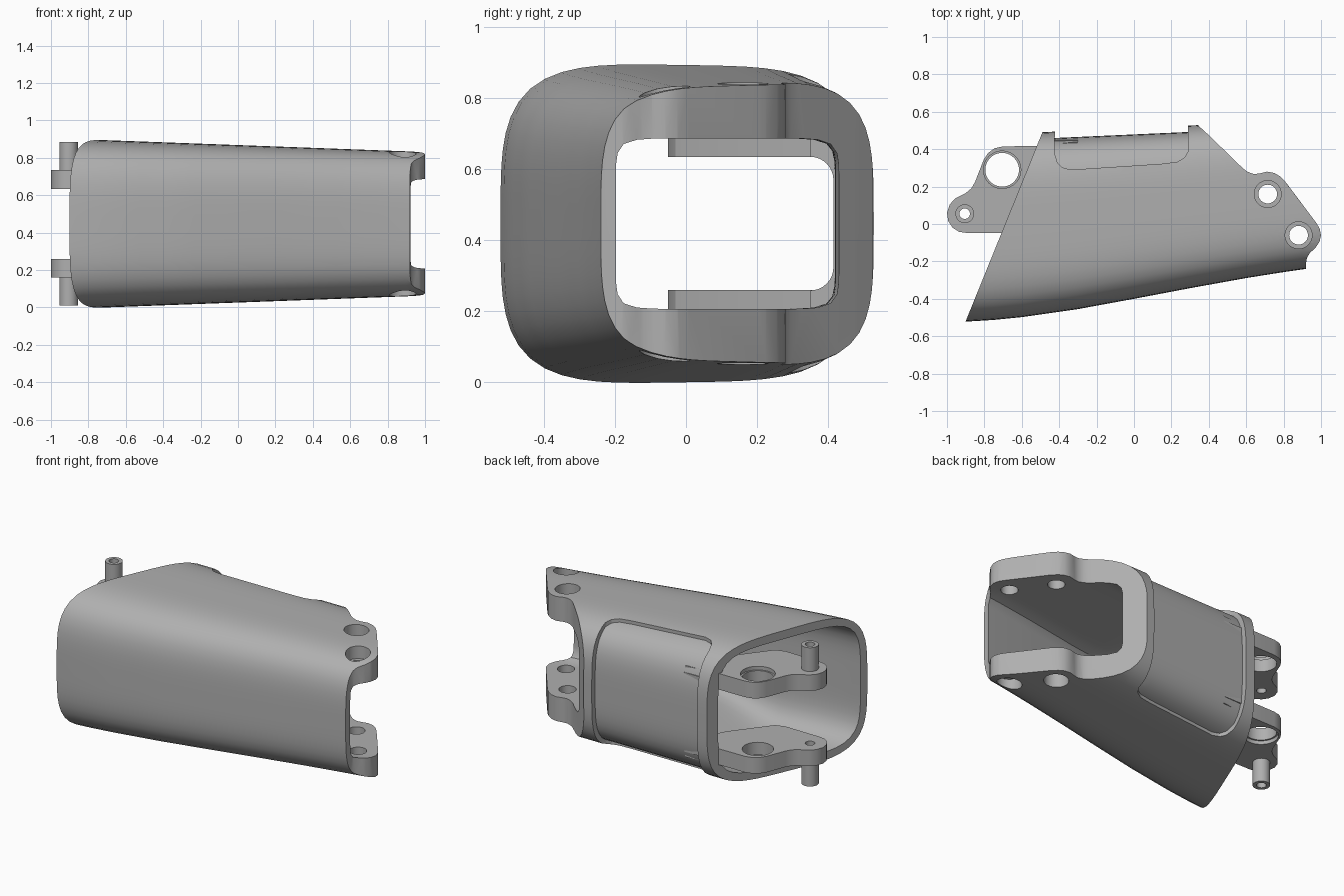
import bpy, bmesh, math

MID = 0.447  # height of the mirror plane

if bpy.data.objects.get("Cube"):
    bpy.data.objects.remove(bpy.data.objects["Cube"], do_unlink=True)

grey = bpy.data.materials.new("plain grey")
grey.use_nodes = True
grey.diffuse_color = (0.43, 0.43, 0.43, 1)
grey.node_tree.nodes["Principled BSDF"].inputs["Base Color"].default_value = grey.diffuse_color


def finish(name, bm):
    bmesh.ops.recalc_face_normals(bm, faces=bm.faces[:])
    mesh = bpy.data.meshes.new(name)
    bm.to_mesh(mesh)
    bm.free()
    mesh.materials.append(grey)
    ob = bpy.data.objects.new(name, mesh)
    bpy.context.scene.collection.objects.link(ob)
    return ob


def prism(name, pts, low, high, axis="z"):
    """Extrude a flat profile along z (xy points) or x (yz points)."""
    bm = bmesh.new()
    rings = []
    for d in (low, high):
        rings.append([bm.verts.new((a, b, d) if axis == "z" else (d, a, b)) for a, b in pts])
    bm.faces.new(rings[0])
    bm.faces.new(rings[1])
    bridge(bm, *rings)
    return finish(name, bm)


def bridge(bm, r, s):
    for i in range(len(r)):
        j = (i + 1) % len(r)
        bm.faces.new((r[i], r[j], s[j], s[i]))


def disc(x, y, r, n=40):
    return [(x + r * math.cos(math.tau * i / n), y + r * math.sin(math.tau * i / n)) for i in range(n)]


def lerp(knots, x):
    for (a, u), (b, v) in zip(knots, knots[1:]):
        if x <= b:
            return u + (v - u) * max(0, (x - a) / (b - a))
    return knots[-1][1]


def loft(name, front, back, half, power, n=72, steps=32):
    """Tube along x with rounded-rectangle sections."""
    bm = bmesh.new()
    rings = []
    for k in range(steps + 1):
        x = -1.2 + 2.4 * k / steps
        f, b, h, p = front(x), back(x), half(x), power(x)
        ring = []
        for i in range(n):
            t = math.tau * i / n
            c, s = math.cos(t), math.sin(t)
            # radial superellipse, so that points spread evenly
            r = (abs(c) ** p + abs(s) ** p) ** (-1 / p)
            ring.append(bm.verts.new((x, (f + b) / 2 + (b - f) / 2 * r * c, MID + h * r * s)))
        rings.append(ring)
    bm.faces.new(rings[0])
    bm.faces.new(rings[-1])
    for r, s in zip(rings, rings[1:]):
        bridge(bm, r, s)
    return finish(name, bm)


def combine(ob, tool, op="DIFFERENCE"):
    """Apply a boolean and drop the tool object."""
    mod = ob.modifiers.new("cut", "BOOLEAN")
    mod.solver = "EXACT"
    mod.operation = op
    mod.object = tool
    bpy.context.view_layer.update()
    deps = bpy.context.evaluated_depsgraph_get()
    mesh = bpy.data.meshes.new_from_object(ob.evaluated_get(deps))
    ob.modifiers.clear()
    ob.data = mesh
    bpy.data.objects.remove(tool, do_unlink=True)


# Outer sleeve dimensions along x
FRONT = [(-1.2, -0.528), (-0.9, -0.522), (-0.75, -0.513), (-0.6, -0.498), (-0.3, -0.455),
         (0, -0.4), (0.3, -0.343), (0.6, -0.289), (0.8, -0.257), (1.2, -0.2)]


def outer_front(x):
    return lerp(FRONT, x)


def outer_back(x):
    return 0.513 + 0.045 * x


def outer_half(x):
    return 0.421 - 0.037 * x


def outer_power(x):
    return 3.9


sleeve = loft("sleeve", outer_front, outer_back, outer_half, outer_power)

# Plan outline: slanted wide end and the two-lobed lugs
plan = [(-0.973, -0.7), (-0.49, 0.49), (-0.445, 0.6), (0.34, 0.6), (0.345, 0.525),
        (0.40, 0.475), (0.585, 0.295), (0.61, 0.278), (0.64, 0.267), (0.67, 0.27), (0.71, 0.28),
        (0.75, 0.273), (0.78, 0.255), (0.81, 0.225), (0.975, 0.005), (0.993, -0.025),
        (1.0, -0.06), (0.992, -0.095), (0.97, -0.128), (0.94, -0.155), (0.925, -0.18),
        (0.92, -0.21), (0.92, -0.7)]
combine(sleeve, prism("plan", plan, -0.3, 1.2), "INTERSECT")

# Recessed panel wrapped round the back
recess = prism("recess", [(-0.42, 0.7), (-0.425, 0.38), (-0.41, 0.33), (-0.385, 0.303), (-0.34, 0.29),
                          (0.15, 0.322), (0.23, 0.332), (0.27, 0.355), (0.29, 0.39), (0.29, 0.7)],
               -0.2, 1.1)
combine(recess, loft("panel_core", outer_front, lambda x: outer_back(x) - 0.034,
                     lambda x: outer_half(x) - 0.015, outer_power))
combine(sleeve, recess)

# Cavity, wide at the slanted end and narrow between the lugs
HALF = [(-1.2, 0.405), (-0.35, 0.385), (0.0, 0.25), (0.2, 0.24), (1.2, 0.24)]
combine(sleeve, loft("cavity", lambda x: outer_front(x) + 0.042,
                     lambda x: lerp([(-1.2, 0.42), (0.1, 0.42), (0.5, 0.432), (1.2, 0.432)], x),
                     lambda x: lerp(HALF, x),
                     lambda x: lerp([(-1.2, 4.5), (-0.3, 5), (0.1, 10), (1.2, 10)], x)))

# Counterbored lug holes
for hx, hy in ((0.715, 0.16), (0.88, -0.06)):
    combine(sleeve, prism("bore", disc(hx, hy, 0.05), -0.3, 1.2))
    for low, high in ((0.755, 1.2), (-0.3, 2 * MID - 0.755)):
        combine(sleeve, prism("counterbore", disc(hx, hy, 0.072), low, high))

parts = [sleeve]

# Hinge plates with a large eye and a hollow pin, mirrored in height
plate = [(-0.3, 0.44), (-0.52, 0.417), (-0.70, 0.415), (-0.745, 0.405), (-0.78, 0.38), (-0.803, 0.345),
         (-0.85, 0.225), (-0.87, 0.19), (-0.9, 0.165), (-0.955, 0.137), (-0.985, 0.105), (-1.0, 0.06),
         (-0.993, 0.015), (-0.97, -0.02), (-0.935, -0.042), (-0.9, -0.047), (-0.66, -0.05),
         (-0.6, -0.03), (-0.42, 0.2)]
for label, sign in (("upper", 1), ("lower", -1)):
    def span(a, b):
        return sorted((MID + sign * a, MID + sign * b))

    hinge = prism(label + "_hinge_plate", plate, *span(0.187, 0.288))
    combine(hinge, prism("eye", disc(-0.705, 0.29, 0.09), -0.3, 1.2))
    combine(hinge, prism("eye_step", disc(-0.705, 0.29, 0.1), *span(0.265, 0.5)))
    combine(hinge, prism("pin_bore", disc(-0.905, 0.055, 0.028), -0.3, 1.2))
    pin = prism(label + "_pin", disc(-0.905, 0.055, 0.05), *span(0.28, 0.438))
    combine(pin, prism("pin_bore", disc(-0.905, 0.055, 0.028), -0.3, 1.2))
    parts += [hinge, pin]

# Web joining the hinge plates along the back wall, with filleted corners
arc = [(0.35 + 0.065 * math.sin(a), 0.123 + 0.065 * math.cos(a))
       for a in [math.pi / 2 * i / 8 for i in range(9)]]
upper = [(0.45, 0.25), (0.35, 0.25)] + arc
web = [(y, MID + z) for y, z in upper] + [(y, MID - z) for y, z in reversed(upper)]
parts.append(prism("hinge_web", web, -0.48, -0.3, "x"))

# Smooth shading with sharp edges kept
for ob in bpy.context.view_layer.objects:
    ob.select_set(False)
for ob in parts:
    ob.select_set(True)
bpy.context.view_layer.objects.active = sleeve
bpy.ops.object.shade_smooth_by_angle(angle=math.radians(30))
